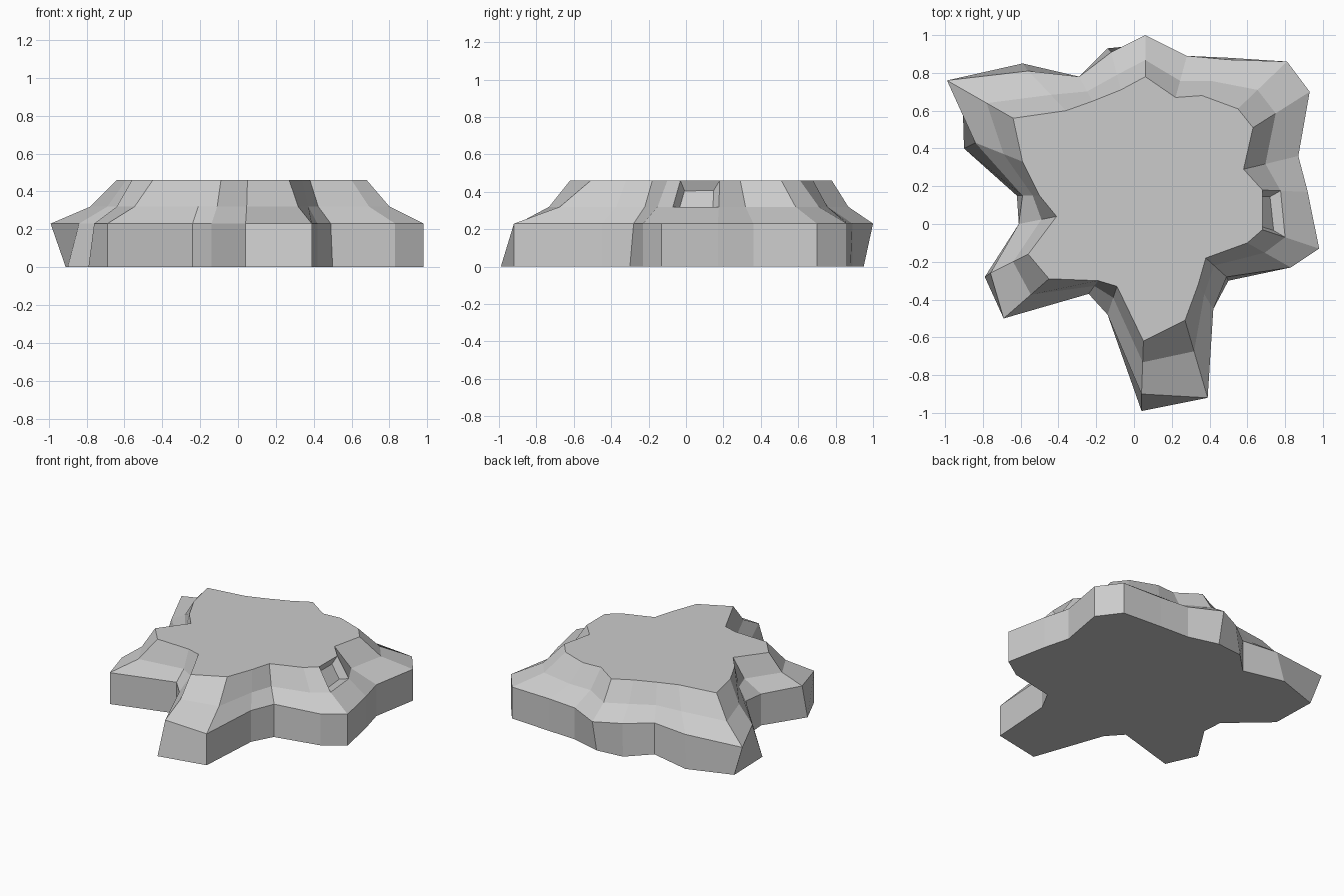
import bpy
import bmesh
from mathutils import Vector

# Remove the default object
default_cube = bpy.data.objects.get("Cube")
if default_cube:
    bpy.data.objects.remove(default_cube, do_unlink=True)


def make_material(name, colour):
    material = bpy.data.materials.new(name)
    material.use_nodes = True
    material.diffuse_color = colour
    shader = material.node_tree.nodes["Principled BSDF"]
    shader.inputs["Base Color"].default_value = colour
    return material


# Outline of the flat plateau, counterclockwise from the front spur
plateau = [
    (.05, -.62), (.27, -.51), (.34, -.32), (.38, -.18), (.6, -.1), (.68, -.03),
    (.68, .18), (.58, .29), (.63, .51), (.55, .61), (.36, .68), (.22, .67),
    (.06, .78), (-.07, .71), (-.22, .65), (-.36, .6), (-.64, .56), (-.59, .33),
    (-.5, .15), (-.41, .04), (-.56, -.16), (-.45, -.29), (-.19, -.3), (-.09, -.33),
]

# Outline of the rim, point for point below the plateau
rim = [
    (.04, -.9), (.39, -.92), (.42, -.45), (.49, -.28), (.83, -.23), (.98, -.13),
    (.92, .17), (.87, .36), (.93, .7), (.81, .86), (.5, .87), (.28, .89),
    (.06, 1), (-.12, .91), (-.29, .78), (-.56, .81), (-.99, .76), (-.84, .43),
    (-.59, .15), (-.61, 0), (-.76, -.26), (-.69, -.5), (-.24, -.37), (-.14, -.48),
]

# The foot follows the rim except where the wall leans
foot_shift = {
    0: (0, -.09), 3: (.01, -.02), 10: (0, .01), 12: (0, -.05), 13: (-.02, .02),
    15: (-.03, .04), 16: (.08, -.02), 17: (-.06, -.03), 18: (-.03, 0),
    20: (-.03, -.02),
}
RIM_HEIGHT, SHOULDER_HEIGHT, TOP_HEIGHT = .23, .32, .46
SHOULDER_REACH = .4


def add_ring(bm, outline, height):
    return [bm.verts.new((*point, height)) for point in outline]


def bridge(bm, lower, upper):
    """Join two rings with quads and return the faces in order."""
    count = len(lower)
    faces = []
    for i in range(count):
        j = (i + 1) % count
        faces.append(bm.faces.new((lower[i], lower[j], upper[j], upper[i])))
    return faces


def carve_hollow(bm, face, depth):
    """Inset a face and press it into the rock."""
    face.normal_update()
    inward = -face.normal
    bmesh.ops.inset_region(bm, faces=[face], thickness=.03, use_even_offset=True)
    for vert in face.verts:
        vert.co += inward * depth


def build_rock(material):
    # Outlines of the foot and the shoulder come from the rim and plateau
    foot = [Vector(point) + Vector(foot_shift.get(i, (0, 0)))
            for i, point in enumerate(rim)]
    shoulder = [Vector(high).lerp(Vector(low), SHOULDER_REACH)
                for high, low in zip(plateau, rim)]

    bm = bmesh.new()
    rings = [
        add_ring(bm, foot, 0),
        add_ring(bm, rim, RIM_HEIGHT),
        add_ring(bm, shoulder, SHOULDER_HEIGHT),
        add_ring(bm, plateau, TOP_HEIGHT),
    ]
    bands = [bridge(bm, low, high) for low, high in zip(rings, rings[1:])]

    # Flat cap and underside
    bm.faces.new(rings[-1])
    bm.faces.new(reversed(rings[0]))

    # Small hollow high on the left flank
    carve_hollow(bm, bands[-1][5], .05)

    bm.normal_update()
    mesh = bpy.data.meshes.new("rock_slab")
    bm.to_mesh(mesh)
    bm.free()
    mesh.materials.append(material)
    rock = bpy.data.objects.new("rock_slab", mesh)
    bpy.context.collection.objects.link(rock)
    return rock


build_rock(make_material("stone_grey", (.6, .6, .6, 1)))
